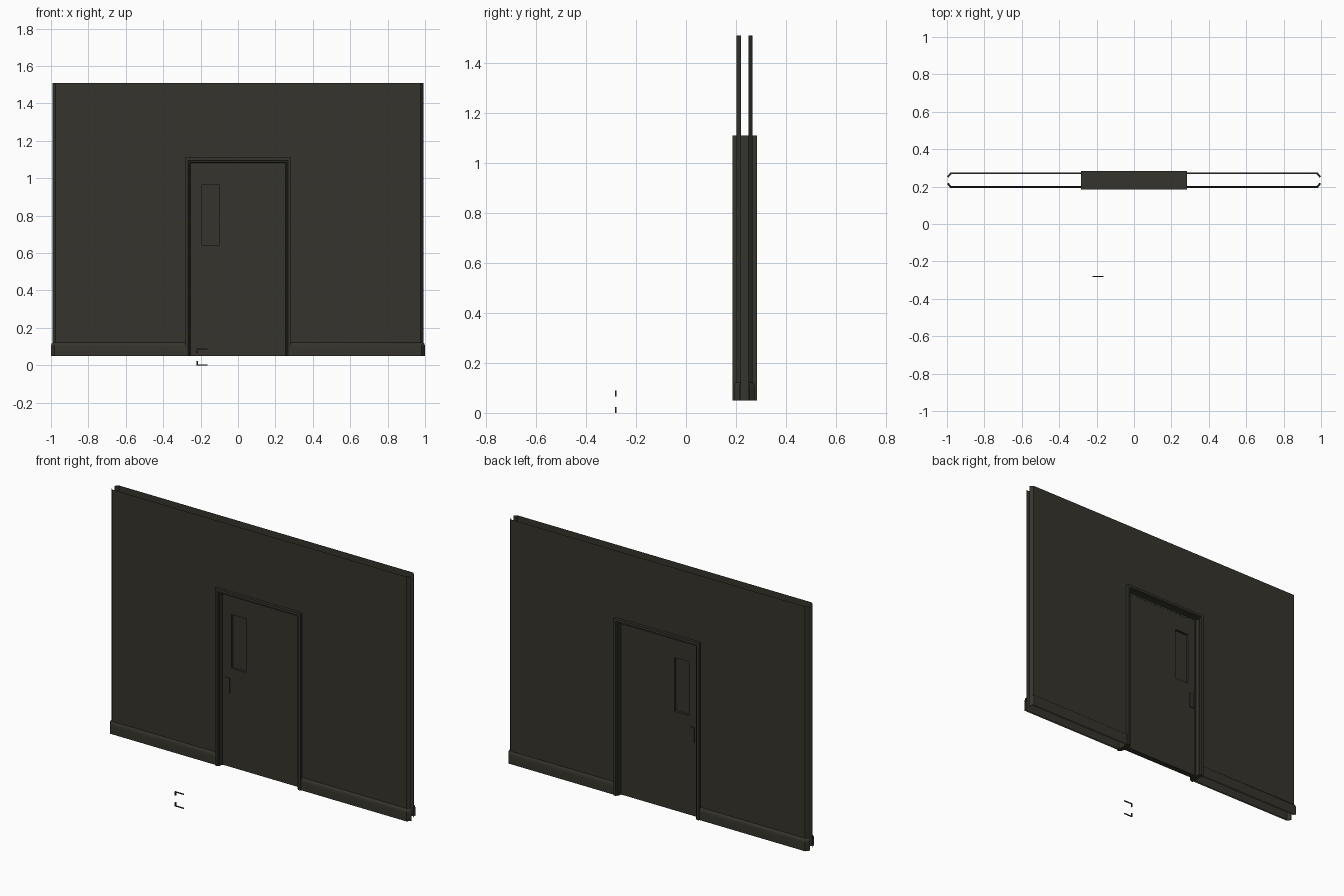
import bpy, bmesh, math

if "Cube" in bpy.data.objects:
    bpy.data.objects.remove(bpy.data.objects["Cube"])

YC = 0.234      # centre plane of the wall
Z0 = 0.05       # bottom of the wall

mat = bpy.data.materials.new("dark olive grey")
mat.diffuse_color = (0.035, 0.034, 0.025, 1)
mat.use_nodes = True
mat.node_tree.nodes["Principled BSDF"].inputs["Base Color"].default_value = mat.diffuse_color


def finish(name, bm, smooth=False):
    bmesh.ops.remove_doubles(bm, verts=bm.verts, dist=1e-5)
    bmesh.ops.recalc_face_normals(bm, faces=bm.faces)
    me = bpy.data.meshes.new(name)
    bm.to_mesh(me)
    bm.free()
    me.materials.append(mat)
    ob = bpy.data.objects.new(name, me)
    bpy.context.collection.objects.link(ob)
    if smooth:
        bpy.context.view_layer.objects.active = ob
        ob.select_set(True)
        bpy.ops.object.shade_smooth_by_angle(angle=math.radians(35))
        ob.select_set(False)
    return ob


def quad(bm, *pts):
    return bm.faces.new([bm.verts.new(p) for p in pts])


def loft(bm, rows):
    """Quads between successive rows of points."""
    for a, b in zip(rows, rows[1:]):
        for i in range(len(a) - 1):
            quad(bm, a[i], a[i + 1], b[i + 1], b[i])


def box(bm, x0, x1, y0, y1, z0, z1):
    vs = bmesh.ops.create_cube(bm, size=1)["verts"]
    for v in vs:
        v.co = (x1 if v.co.x > 0 else x0, y1 if v.co.y > 0 else y0,
                z1 if v.co.z > 0 else z0)


def orient(bm, side):
    """Open sheets: make every face look away from the wall centre."""
    bm.normal_update()
    for f in bm.faces:
        if f.normal.y * side < 0:
            f.normal_flip()


# baseboard section: (distance from wall sheet, height)
base_section = [(0.010, Z0), (0.010, 0.095), (0.009, 0.106),
                (0.006, 0.116), (0.0, 0.122)]

for side, tag in ((-1, "front"), (1, "back")):
    y_out, y_in = YC + side * 0.032, YC + side * 0.015

    # wall sheet with chamfered ends, leaving the doorway open
    bm = bmesh.new()
    for s in (-1, 1):
        plan = [(s * 0.275, y_out), (s * 0.976, y_out), (s * 0.991, y_in)]
        loft(bm, [[(x, y, z) for x, y in plan] for z in (Z0, 1.10, 1.51)])
    quad(bm, (-0.275, y_out, 1.10), (0.275, y_out, 1.10),
         (0.275, y_out, 1.51), (-0.275, y_out, 1.51))
    ob = finish(tag + "_wall", bm)
    bm = bmesh.new()
    bm.from_mesh(ob.data)
    orient(bm, side)
    bm.to_mesh(ob.data)
    bm.free()

    # baseboards either side of the door
    bm = bmesh.new()
    for s in (-1, 1):
        rows = []
        for d, z in base_section:
            rows.append([(s * 0.278, y_out + side * d, z),
                         (s * (0.976 + d * 0.6), y_out + side * d, z),
                         (s * (0.991 + d * 0.9), y_in + side * d * 0.4, z)])
        loft(bm, rows)
    ob = finish(tag + "_baseboard", bm, smooth=True)
    bm = bmesh.new()
    bm.from_mesh(ob.data)
    orient(bm, side)
    bm.to_mesh(ob.data)
    bm.free()

# door frame: symmetrical moulding swept around the doorway
half = [(0.283, 0.049), (0.268, 0.049), (0.264, 0.041),
        (0.258, 0.041), (0.254, 0.018), (0.244, 0.018)]
profile = [(w, YC - d) for w, d in half] + [(w, YC + d) for w, d in reversed(half)]
bm = bmesh.new()
ring = profile + profile[:1]
loft(bm, [[(-w, y, Z0) for w, y in ring],
          [(-w, y, w + 0.827) for w, y in ring],
          [(w, y, w + 0.827) for w, y in ring],
          [(w, y, Z0) for w, y in ring]])
for s in (-1, 1):
    bm.faces.new([bm.verts.new((s * w, y, Z0)) for w, y in profile])
finish("door_frame", bm)

# door leaf with a recessed window on both faces
bm = bmesh.new()
xs, zs = [-0.25, -0.195, -0.10, 0.25], [Z0, 0.643, 0.965, 1.076]
T, P = 0.017, 0.003
for side in (-1, 1):
    y, yp = YC + side * T, YC + side * P
    for i in range(3):
        for k in range(3):
            cell = [(xs[i], zs[k]), (xs[i + 1], zs[k]),
                    (xs[i + 1], zs[k + 1]), (xs[i], zs[k + 1])]
            if (i, k) != (1, 1):
                quad(bm, *[(x, y, z) for x, z in cell])
                continue
            quad(bm, *[(x, yp, z) for x, z in cell])
            loft(bm, [[(x, yy, z) for x, z in cell + cell[:1]] for yy in (y, yp)])
outline = ([(x, Z0) for x in xs] + [(0.25, z) for z in zs[1:]]
           + [(x, 1.076) for x in xs[2::-1]] + [(-0.25, z) for z in zs[2::-1]])
loft(bm, [[(x, YC + s * T, z) for x, z in outline] for s in (-1, 1)])
finish("door_leaf", bm)

# handle plates on both faces of the door
for side, tag in ((-1, "front"), (1, "back")):
    bm = bmesh.new()
    ya, yb = sorted((YC + side * T, YC + side * (T + 0.006)))
    box(bm, -0.233, -0.205, ya, yb, 0.49, 0.582)
    finish(tag + "_handle_plate", bm)

# small loose bracket corners in front of the wall
bm = bmesh.new()
Y0, Y1 = -0.283, -0.277
box(bm, -0.221, -0.163, Y0, Y1, 0.084, 0.089)
box(bm, -0.221, -0.215, Y0, Y1, 0.065, 0.089)
box(bm, -0.221, -0.163, Y0, Y1, 0.0, 0.005)
box(bm, -0.221, -0.215, Y0, Y1, 0.0, 0.024)
finish("loose_bracket", bm)
